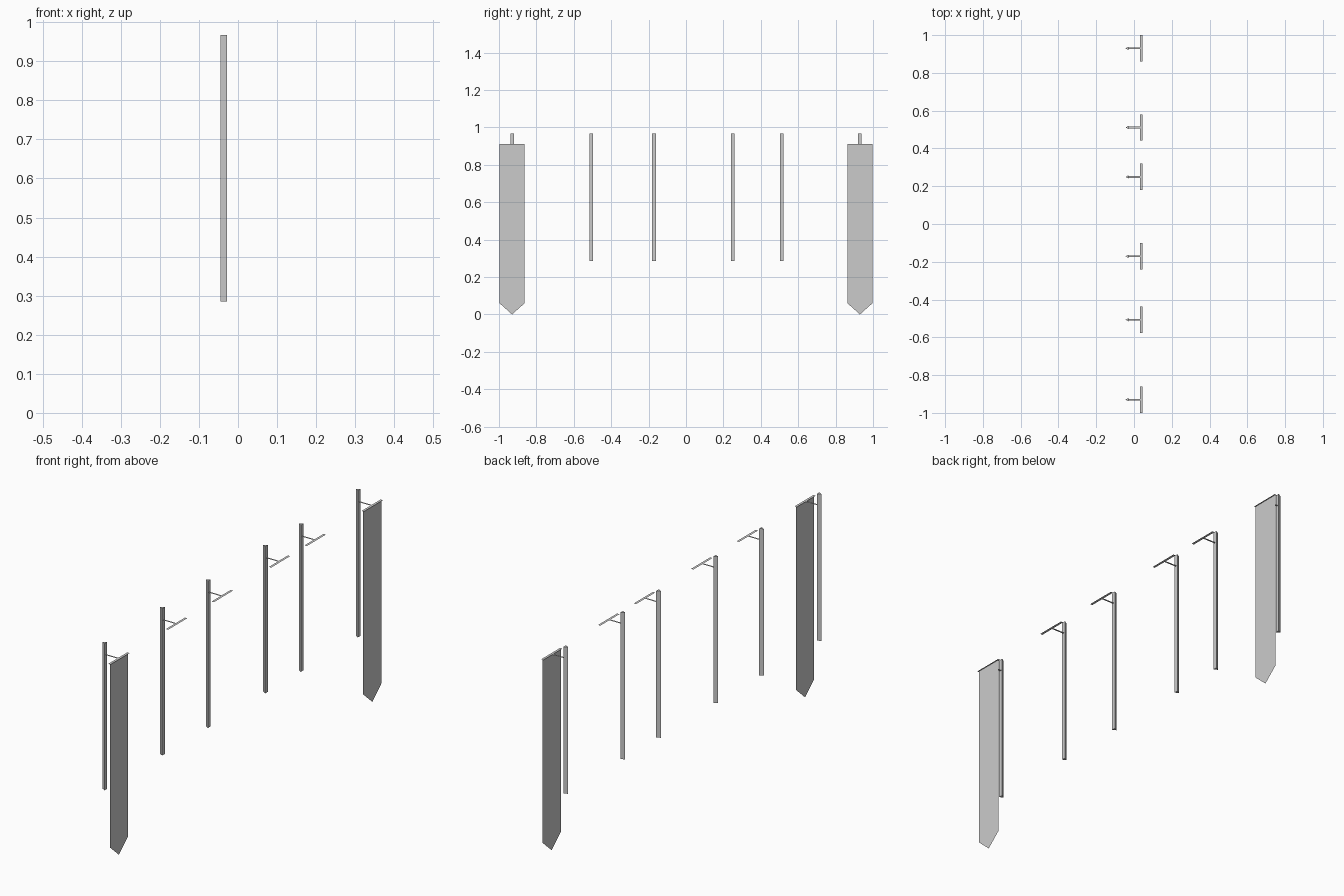
import bpy, bmesh

if "Cube" in bpy.data.objects:
    bpy.data.objects.remove(bpy.data.objects["Cube"])

POST_Y = [0.93, 0.511, 0.249, -0.171, -0.507, -0.93]
POST_BOTTOM, POST_TOP, BAR_Z = 0.285, 0.967, 0.912
BAR_X0, BAR_X1 = 0.033, 0.045


def sheet(name, points, extrude=None):
    """Flat polygon, optionally extruded upwards into a prism."""
    bm = bmesh.new()
    face = bm.faces.new([bm.verts.new(p) for p in points])
    if extrude:
        ext = bmesh.ops.extrude_face_region(bm, geom=[face], use_keep_orig=True)
        top = [v for v in ext["geom"] if isinstance(v, bmesh.types.BMVert)]
        bmesh.ops.translate(bm, verts=top, vec=(0, 0, extrude))
        bmesh.ops.recalc_face_normals(bm, faces=bm.faces[:])
    mesh = bpy.data.meshes.new(name)
    bm.to_mesh(mesh)
    bm.free()
    obj = bpy.data.objects.new(name, mesh)
    bpy.context.collection.objects.link(obj)
    return obj


def flat_strip(name, x0, x1, y0, y1):
    return sheet(name, [(x0, y0, BAR_Z), (x1, y0, BAR_Z),
                        (x1, y1, BAR_Z), (x0, y1, BAR_Z)])


for i, y in enumerate(POST_Y, 1):
    # three-sided post with its edge towards -x
    sheet(f"post_{i}", [(-0.045, y, POST_BOTTOM),
                        (-0.028, y - 0.0095, POST_BOTTOM),
                        (-0.028, y + 0.0095, POST_BOTTOM)],
          POST_TOP - POST_BOTTOM)
    # flat bracket and hanging bar
    flat_strip(f"bracket_{i}", -0.03, BAR_X0, y - 0.0045, y + 0.0045)
    flat_strip(f"hanging_bar_{i}", BAR_X0, BAR_X1, y - 0.07, y + 0.07)

# pointed banners on the two end posts
x = (BAR_X0 + BAR_X1) / 2
for label, y in (("back", POST_Y[0]), ("front", POST_Y[-1])):
    sheet(f"banner_{label}", [(x, y - 0.067, BAR_Z), (x, y - 0.067, 0.06),
                              (x, y, 0.0), (x, y + 0.067, 0.06),
                              (x, y + 0.067, BAR_Z)])
